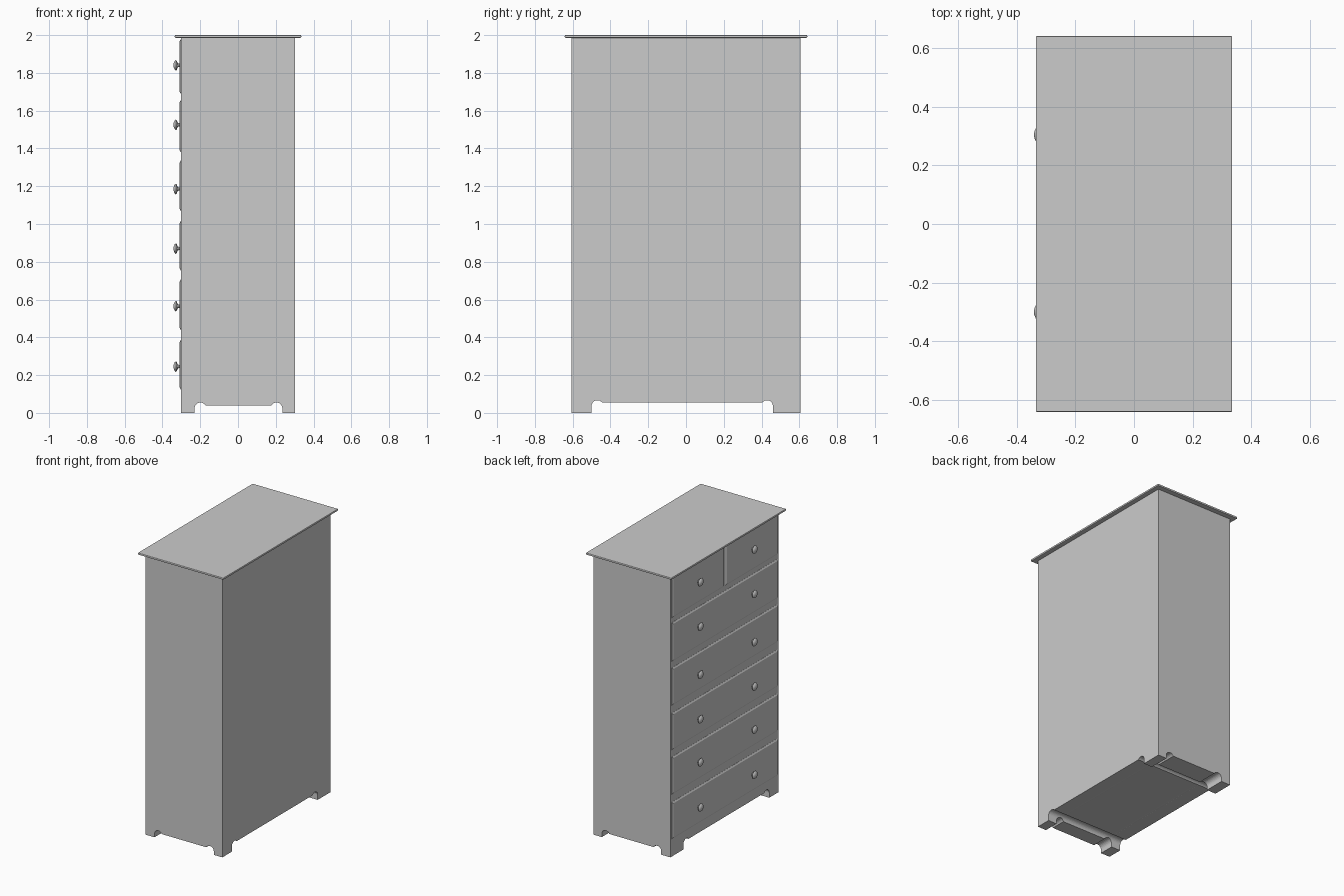
import bpy, bmesh, math
from mathutils import Matrix, Vector

cube = bpy.data.objects.get("Cube")
if cube:
    bpy.data.objects.remove(cube, do_unlink=True)

# One painted grey for the whole piece
grey = bpy.data.materials.new("painted grey")
grey.use_nodes = True
grey.diffuse_color = (0.6, 0.6, 0.6, 1)
grey.node_tree.nodes["Principled BSDF"].inputs["Base Color"].default_value = (0.6, 0.6, 0.6, 1)


def finish(bm, name):
    bmesh.ops.recalc_face_normals(bm, faces=bm.faces)
    mesh = bpy.data.meshes.new(name)
    bm.to_mesh(mesh)
    bm.free()
    mesh.materials.append(grey)
    obj = bpy.data.objects.new(name, mesh)
    bpy.context.collection.objects.link(obj)
    return obj


def box(low, high):
    low, high = Vector(low), Vector(high)
    bm = bmesh.new()
    bmesh.ops.create_cube(bm, size=1, matrix=Matrix.Translation((low + high) / 2)
                          @ Matrix.Diagonal((*(high - low), 1)))
    return bm


def arch_cutter(name, left, right, radius, spring, flat, along_x):
    """Prism with a flat-topped arch profile and a rounded scallop at each end."""
    end = math.asin((flat - spring) / radius)
    steps = 10
    arc = []
    for i in range(steps + 1):
        a = math.pi + (end - math.pi) * i / steps
        arc.append((radius * (1 + math.cos(a)), spring + radius * math.sin(a)))
    profile = [(left, -0.1)] + [(left + u, z) for u, z in arc]
    profile += [(right - u, z) for u, z in reversed(arc)] + [(right, -0.1)]
    bm = bmesh.new()
    place = (lambda d, u, z: (d, u, z)) if along_x else (lambda d, u, z: (u, d, z))
    face = bm.faces.new([bm.verts.new(place(-1, u, z)) for u, z in profile])
    out = bmesh.ops.extrude_face_region(bm, geom=[face])
    moved = [v for v in out["geom"] if isinstance(v, bmesh.types.BMVert)]
    bmesh.ops.translate(bm, verts=moved, vec=place(2, 0, 0))
    obj = finish(bm, name)
    obj.hide_render = True
    return obj


# Carcass with feet left by two arches cut right through
carcass = finish(box((-0.302, -0.606, 0), (0.302, 0.606, 1.99)), "carcass")
cutters = [arch_cutter("long_arch_cutter", -0.5, 0.46, 0.031, 0.036, 0.054, True),
           arch_cutter("short_arch_cutter", -0.23, 0.235, 0.031, 0.024, 0.038, False)]
for c in cutters:
    mod = carcass.modifiers.new("arch", 'BOOLEAN')
    mod.object = c
    mod.solver = 'EXACT'
    bpy.context.view_layer.objects.active = carcass
    bpy.ops.object.modifier_apply(modifier=mod.name)
for c in cutters:
    bpy.data.objects.remove(c, do_unlink=True)

# Overhanging top board with softened edges
bm = box((-0.335, -0.642, 1.986), (0.335, 0.642, 2.0))
bmesh.ops.bevel(bm, geom=bm.edges[:], offset=0.004, segments=2, profile=0.5, affect='EDGES')
finish(bm, "top_board")


# Drawer fronts: raised panels with chamfered edges
def drawer(name, y0, y1, z0, z1):
    bm = box((-0.303, y0, z0), (-0.29, y1, z1))
    front = min(bm.faces, key=lambda f: f.calc_center_median().x)
    bmesh.ops.inset_region(bm, faces=[front], thickness=0.014, depth=0.006)
    finish(bm, name)


# Turned knob: disc head on a thin stem
def knob(name, y, z):
    outline = [(-0.3, 0.011), (-0.313, 0.008), (-0.32, 0.012), (-0.324, 0.024),
               (-0.329, 0.028), (-0.335, 0.023), (-0.34, 0.012), (-0.342, 0)]
    bm = bmesh.new()
    verts = [bm.verts.new((x, y + r, z)) for x, r in outline]
    edges = [bm.edges.new(pair) for pair in zip(verts, verts[1:])]
    bmesh.ops.spin(bm, geom=verts + edges, cent=(0, y, z), axis=(1, 0, 0),
                   angle=math.tau, steps=20)
    bmesh.ops.remove_doubles(bm, verts=bm.verts, dist=0.0002)
    obj = finish(bm, name)
    bpy.ops.object.select_all(action='DESELECT')
    obj.select_set(True)
    bpy.context.view_layer.objects.active = obj
    bpy.ops.object.shade_smooth_by_angle(angle=math.radians(40))


# Rows from the bottom up: bottom, top, knob height
rows = [(0.125, 0.385, 0.245), (0.44, 0.705, 0.565), (0.755, 1.015, 0.87),
        (1.07, 1.335, 1.185), (1.38, 1.655, 1.525), (1.69, 1.978, 1.84)]
for i, (z0, z1, zk) in enumerate(rows, 1):
    if i == len(rows):
        drawer("top_drawer_left", 0.006, 0.592, z0, z1)
        drawer("top_drawer_right", -0.592, -0.006, z0, z1)
    else:
        drawer(f"drawer_{i}", -0.592, 0.592, z0, z1)
    for side, y in (("left", 0.305), ("right", -0.3)):
        knob(f"knob_{i}_{side}", y, zk)
